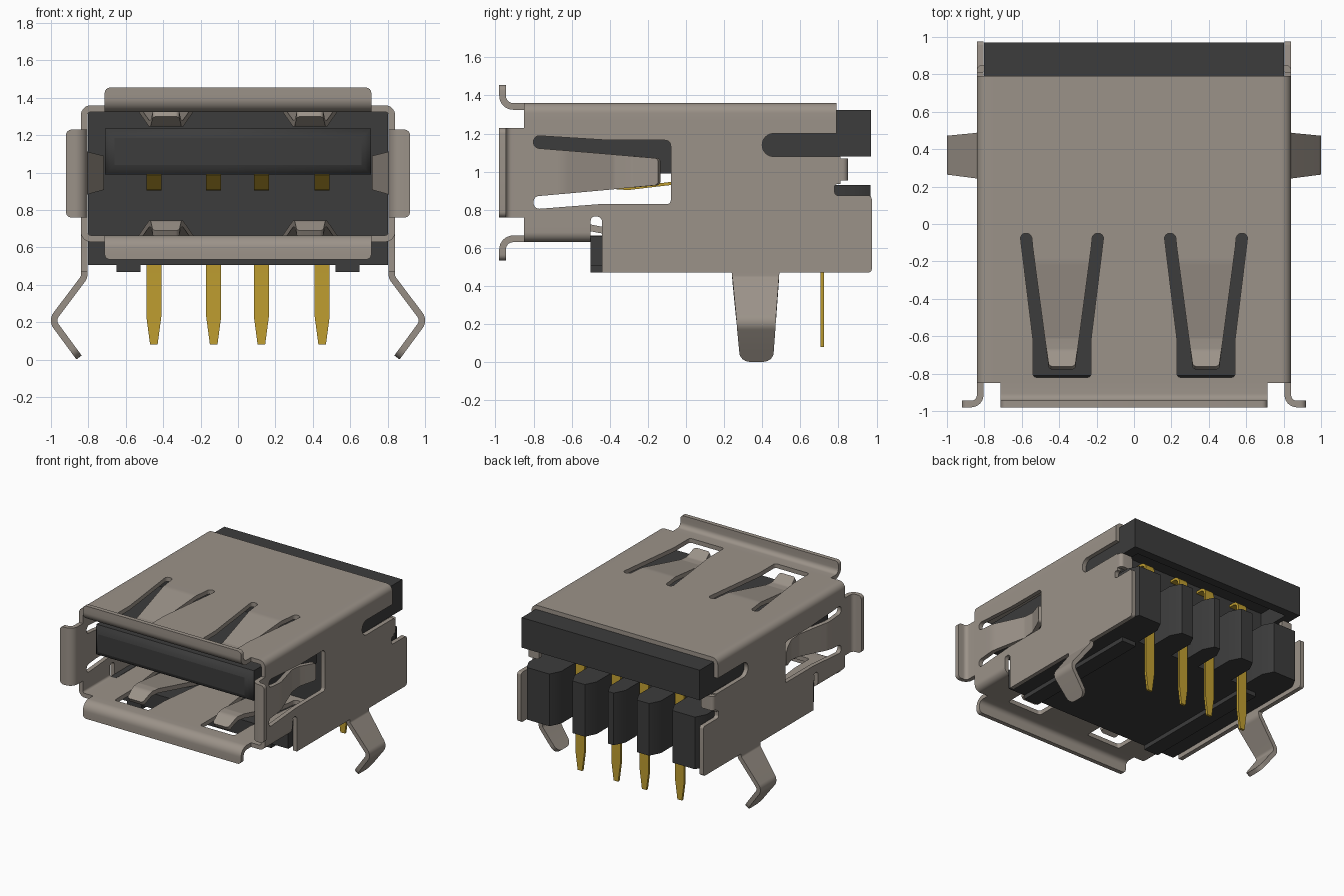
import bpy, bmesh, math
from mathutils import Vector, Matrix

if "Cube" in bpy.data.objects:
    bpy.data.objects.remove(bpy.data.objects["Cube"])


def material(name, rgb, metallic=0.0):
    m = bpy.data.materials.new(name)
    m.use_nodes = True
    m.diffuse_color = (*rgb, 1)
    m.node_tree.nodes["Principled BSDF"].inputs["Base Color"].default_value = (*rgb, 1)
    return m


METAL = material("warm grey metal", (0.33, 0.29, 0.25))
BLACK = material("black plastic", (0.045, 0.045, 0.045))
GOLD = material("gold contact", (0.52, 0.34, 0.03))
T = 0.035                                   # sheet thickness
TOP, BOTTOM, SIDE = 1.3425, 0.6475, 0.8225  # sheet centre planes


def fillet(points, closed):
    """Round the corners of a polyline; each point is (a, b) or (a, b, radius)."""
    out, n = [], len(points)
    for i, p in enumerate(points):
        c = Vector(p[:2])
        r = p[2] if len(p) > 2 else 0
        if r == 0 or (not closed and i in (0, n - 1)):
            out.append(c)
            continue
        a, b = Vector(points[i - 1][:2]) - c, Vector(points[(i + 1) % n][:2]) - c
        half = a.angle(b) / 2
        d = min(r / math.tan(half), a.length * 0.49, b.length * 0.49)
        r = d * math.tan(half)
        centre = c + (a.normalized() + b.normalized()).normalized() * (r / math.sin(half))
        v0 = c + a.normalized() * d - centre
        v1 = c + b.normalized() * d - centre
        ang = math.atan2(v0.x * v1.y - v0.y * v1.x, v0.dot(v1))
        for k in range(9):
            out.append(centre + Matrix.Rotation(ang * k / 8, 2) @ v0)
    return out


def finish(obj, mat):
    """Apply modifiers, clean up and shade."""
    bpy.ops.object.select_all(action='DESELECT')
    bpy.context.view_layer.objects.active = obj
    obj.select_set(True)
    bpy.ops.object.convert(target='MESH')
    obj = bpy.context.view_layer.objects.active
    bm = bmesh.new()
    bm.from_mesh(obj.data)
    bmesh.ops.remove_doubles(bm, verts=bm.verts, dist=0.0002)
    bmesh.ops.recalc_face_normals(bm, faces=bm.faces)
    bm.to_mesh(obj.data)
    bm.free()
    obj.data.materials.clear()
    obj.data.materials.append(mat)
    bpy.ops.object.shade_smooth_by_angle(angle=math.radians(32))
    return obj


def plate(name, loops, axes, offset, thick, mat):
    """Flat sheet from an outline plus holes; axes is 'xyz' or 'yzx'."""
    cu = bpy.data.curves.new(name, 'CURVE')
    cu.dimensions, cu.fill_mode, cu.extrude = '2D', 'BOTH', thick / 2
    for loop in loops:
        pts = fillet(loop, True)
        sp = cu.splines.new('POLY')
        sp.points.add(len(pts) - 1)
        for q, p in zip(sp.points, pts):
            q.co = (p.x, p.y, 0, 1)
        sp.use_cyclic_u = True
    obj = bpy.data.objects.new(name, cu)
    bpy.context.collection.objects.link(obj)
    obj = finish(obj, mat)
    m = Matrix.Identity(4)
    if axes == 'yzx':
        m = Matrix(((0, 0, 1, 0), (1, 0, 0, 0), (0, 1, 0, 0), (0, 0, 0, 1)))
    obj.data.transform(Matrix.Translation(
        (0, 0, offset) if axes == 'xyz' else (offset, 0, 0)) @ m)
    return obj


def ribbon(name, path, width, axes, mat, thick=T, end_r=0, scale=(1, 1, 1), move=(0, 0, 0)):
    """Bent strip: path in axes[0:2]; width(a, b) gives its limits along axes[2]."""
    pts = [(p, 0) for p in fillet(path, False)]
    if end_r:
        last = pts.pop()[0]
        back = (pts[-1][0] - last).normalized()
        for k in range(7):
            f = math.pi / 2 * k / 6
            pts.append((last + back * end_r * (1 - math.sin(f)), end_r * (1 - math.cos(f))))
    bm = bmesh.new()
    rows = []
    for p, inset in pts:
        lo, hi = width(p.x, p.y)
        row = []
        for w in (lo + inset, hi - inset):
            co = dict(zip(axes, (p.x, p.y, w)))
            row.append(bm.verts.new([co[c] * s + m for c, s, m in zip('xyz', scale, move)]))
        rows.append(row)
    for r0, r1 in zip(rows, rows[1:]):
        bm.faces.new((r0[0], r0[1], r1[1], r1[0]))
    me = bpy.data.meshes.new(name)
    bm.to_mesh(me)
    bm.free()
    obj = bpy.data.objects.new(name, me)
    bpy.context.collection.objects.link(obj)
    mod = obj.modifiers.new("Thickness", 'SOLIDIFY')
    mod.thickness, mod.offset, mod.use_even_offset = thick, 0, True
    return finish(obj, mat)


def rect(x0, x1, y0, y1):
    return [(x0, y0), (x1, y0), (x1, y1), (x0, y1)]


def box(name, x0, x1, y0, y1, z0, z1, mat=BLACK):
    return plate(name, [rect(x0, x1, y0, y1)], 'xyz', (z0 + z1) / 2, z1 - z0, mat)


def lerp(v, v0, v1, a, b):
    return a + (b - a) * min(max((v - v0) / (v1 - v0), 0), 1)


# Shell top and bottom sheets with spring windows
def window(cx):
    half = [(0.157, -0.12), (0.163, -0.05, 0.03), (0.225, -0.05, 0.03),
            (0.155, -0.62), (0.155, -0.82, 0.02)]
    return [(cx + x, y, *r) for x, y, *r in half] + [(cx - x, y, *r) for x, y, *r in half[::-1]]


windows = [window(-0.385), window(0.385)]
plate("shell_top", [rect(-0.75, 0.75, -0.85, 0.79)] + windows, 'xyz', TOP, T, METAL)
plate("shell_bottom", [rect(-0.75, 0.75, -0.85, 0.02)] + windows, 'xyz', BOTTOM, T, METAL)

# Shell side sheets
side_outline = [(-0.85, 1.27), (-0.85, 0.72), (-0.5, 0.72), (-0.5, 0.765, 0.03),
                (-0.44, 0.765, 0.03), (-0.44, 0.47), (0.975, 0.47, 0.02), (0.975, 0.875, 0.02),
                (0.78, 0.875, 0.02), (0.78, 0.935, 0.02), (0.81, 0.935), (0.81, 1.08),
                (0.40, 1.08, 0.06), (0.40, 1.20, 0.06), (0.79, 1.20), (0.79, 1.27)]
side_window = [(-0.80, 1.19, 0.03), (-0.40, 1.165), (-0.08, 1.165, 0.03), (-0.08, 0.83, 0.02),
               (-0.45, 0.83), (-0.80, 0.803, 0.03), (-0.80, 0.87, 0.03), (-0.74, 0.875),
               (-0.74, 1.12), (-0.80, 1.125, 0.03)]

for s, tag in ((1, "left"), (-1, "right")):
    flip = (s, 1, 1)
    plate("shell_side_" + tag, [side_outline, side_window], 'yzx', s * SIDE, T, METAL)
    # Rolled corners
    ribbon("top_corner_" + tag, [(SIDE, 1.27), (SIDE, TOP, 0.075), (0.75, TOP)],
           lambda a, b: (-0.85, 0.79), 'xzy', METAL, scale=flip)
    ribbon("bottom_corner_" + tag, [(SIDE, 0.72), (SIDE, BOTTOM, 0.075), (0.75, BOTTOM)],
           lambda a, b: (-0.85, -0.5), 'xzy', METAL, scale=flip)
    # Flared side lip
    ribbon("side_lip_" + tag, [(SIDE, -0.85), (SIDE, -0.9625, 0.07), (0.92, -0.9625)],
           lambda a, b: (0.76, 1.23), 'xyz', METAL, end_r=0.03, scale=flip)
    # Side spring bending inwards
    ribbon("side_spring_" + tag,
           [(-0.74, SIDE), (-0.65, SIDE, 0.2), (-0.38, 0.735, 0.08), (-0.28, 0.735, 0.08),
            (-0.14, 0.79)],
           lambda a, b: (lerp(a, -0.74, -0.14, 0.875, 0.93), lerp(a, -0.74, -0.14, 1.12, 1.07)),
           'yxz', METAL, end_r=0.02, scale=flip)
    # Rear hook and mounting leg
    ribbon("rear_hook_" + tag, [(SIDE, 0.81), (SIDE, 0.8325, 0.02), (0.73, 0.8325)],
           lambda a, b: (0.955, 1.07), 'xyz', METAL, end_r=0.02, scale=flip)
    ribbon("mounting_leg_" + tag,
           [(SIDE, 0.47), (SIDE, 0.44, 0.08), (0.9955, 0.21, 0.05), (0.85, 0.012)],
           lambda a, b: (lerp(b, 0.06, 0.47, 0.28, 0.24), lerp(b, 0.06, 0.47, 0.46, 0.49)),
           'xzy', METAL, end_r=0.06, scale=flip)
    # Top and bottom springs
    for level, zs, dz in (("top", 1, 0), ("bottom", -1, TOP + BOTTOM)):
        ribbon(f"{level}_spring_{tag}",
               [(-0.12, TOP), (-0.2, TOP, 0.2), (-0.61, 1.264, 0.06), (-0.68, 1.264, 0.06),
                (-0.77, 1.315)],
               lambda a, b: (-lerp(a, -0.12, -0.77, 0.157, 0.07), lerp(a, -0.12, -0.77, 0.157, 0.07)),
               'yzx', METAL, end_r=0.02, scale=(1, 1, zs), move=(s * 0.385, 0, dz))

# Flared top and bottom lips
for level, zs, dz in (("top", 1, 0), ("bottom", -1, TOP + BOTTOM)):
    ribbon(level + "_lip", [(-0.85, TOP), (-0.9625, TOP, 0.075), (-0.9625, 1.455)],
           lambda a, b: (-0.713, 0.713), 'yzx', METAL, end_r=0.03,
           scale=(1, 1, zs), move=(0, 0, dz))

# Insulator body, floor and rails
box("insulator_body", -0.803, 0.803, 0.0, 0.62, 0.63, 1.324)
box("insulator_floor", -0.803, 0.803, -0.5, 0.66, 0.505, 0.63)
for s, tag in ((1, "left"), (-1, "right")):
    x0, x1 = sorted((s * 0.52, s * 0.65))
    box("floor_rail_" + tag, x0, x1, -0.5, 0.64, 0.47, 0.506)
    x0, x1 = sorted((s * 0.755, s * 0.803))
    box("floor_edge_" + tag, x0, x1, -0.5, 0.02, 0.62, 0.663)

# Tongue with a chamfered front
tongue = box("tongue", -0.71, 0.71, -0.86, 0.01, 0.99, 1.235)
bm = bmesh.new()
bm.from_mesh(tongue.data)
front = [f for f in bm.faces if f.normal.y < -0.9]
edges = {e for f in front for e in f.edges}
bmesh.ops.bevel(bm, geom=list(edges), offset=0.05, segments=3, profile=0.35, affect='EDGES')
bm.to_mesh(tongue.data)
bm.free()

# Rear cap, open underneath
plate("rear_cap_rim", [[(-0.803, 0.62), (-0.803, 0.97), (0.803, 0.97), (0.803, 0.62),
                        (0.72, 0.62), (0.72, 0.90), (-0.72, 0.90), (-0.72, 0.62)]],
      'xyz', 1.15, 0.14, BLACK)
box("rear_cap_roof", -0.803, 0.803, 0.62, 0.97, 1.22, 1.325)

# Rear columns between the pins
for i, (x0, x1) in enumerate(((-0.803, -0.51), (-0.39, -0.19), (-0.07, 0.07),
                              (0.19, 0.39), (0.51, 0.803))):
    c = 0.045
    plate(f"rear_column_{i + 1}", [[(x0, 0.61), (x1, 0.61), (x1, 0.97 - c * 2), (x1 - c, 0.968),
                                    (x0 + c, 0.968), (x0, 0.97 - c * 2)]],
          'xyz', 0.7175, 0.425, BLACK)

# Gold pins and spring contacts
for i, x in enumerate((-0.45, -0.13, 0.125, 0.45)):
    ribbon(f"pin_{i + 1}", [(0.60, 1.17), (0.715, 1.17, 0.05), (0.715, 0.23), (0.715, 0.08)],
           lambda a, b: (-lerp(b, 0.08, 0.23, 0.02, 0.04), lerp(b, 0.08, 0.23, 0.02, 0.04)),
           'yzx', GOLD, thick=0.02, move=(x, 0, 0))
    ribbon(f"contact_{i + 1}", [(0.02, 0.95), (-0.30, 0.912, 0.08), (-0.37, 0.915, 0.08),
                                (-0.52, 0.995)],
           lambda a, b: (-0.04, 0.04), 'yzx', GOLD, thick=0.016, move=(x, 0, 0))
